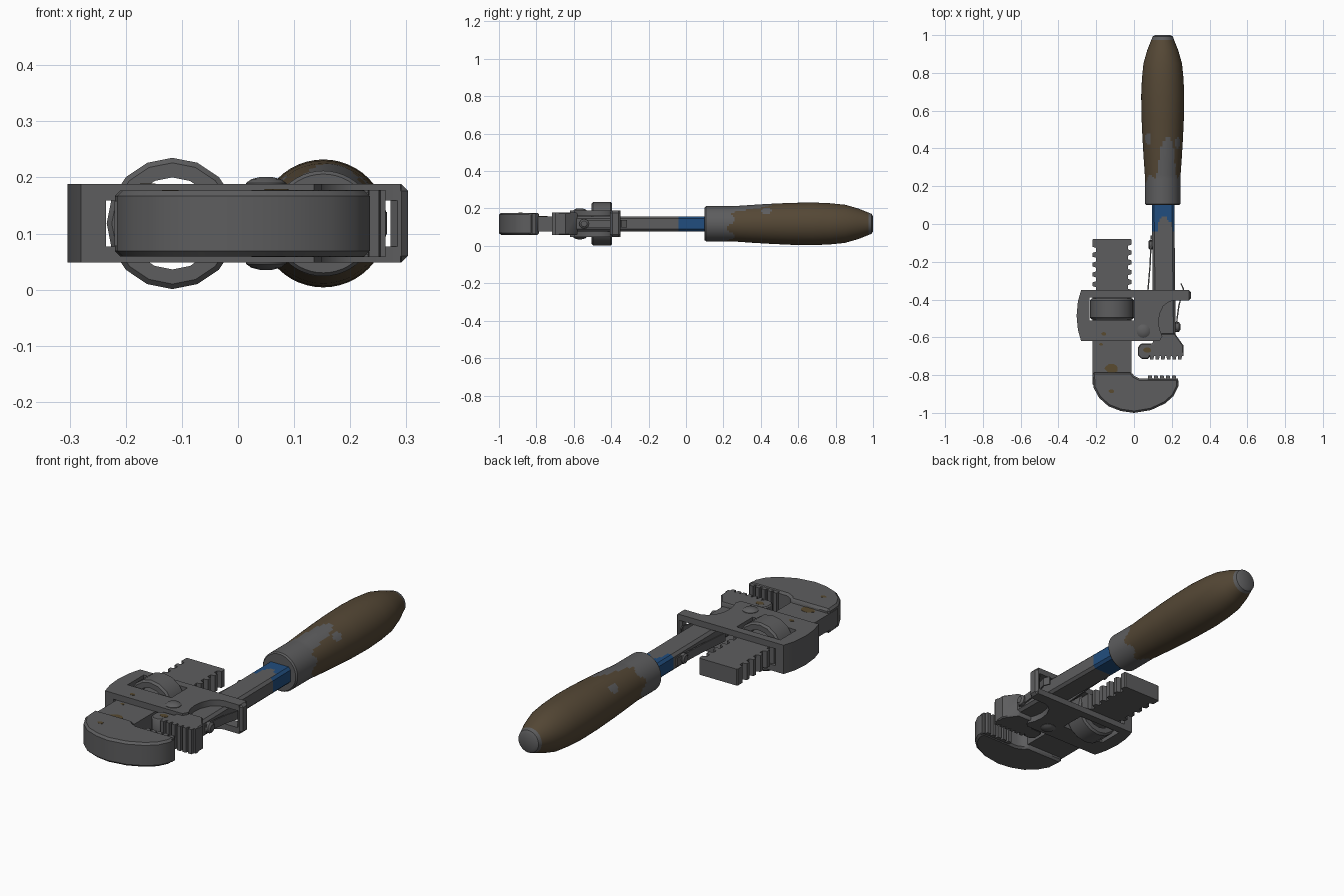
import bpy, bmesh, math
from mathutils import Vector

if "Cube" in bpy.data.objects:
    bpy.data.objects.remove(bpy.data.objects["Cube"])

ZC = 0.118  # mid height of the tool


def material(name, rgb):
    m = bpy.data.materials.new(name)
    m.diffuse_color = (*rgb, 1)
    m.use_nodes = True
    m.node_tree.nodes["Principled BSDF"].inputs["Base Color"].default_value = m.diffuse_color
    return m


STEEL = material("grey steel", (0.11, 0.11, 0.113))
WOOD = material("brown wood", (0.09, 0.064, 0.036))
BLUE = material("blue paint", (0.015, 0.075, 0.21))
RUST = material("rust", (0.10, 0.07, 0.03))


def finish(name, bm, mats, rule=None, angle=35):
    bmesh.ops.recalc_face_normals(bm, faces=bm.faces[:])
    if rule:
        for f in bm.faces:
            f.material_index = rule(f.calc_center_median())
    me = bpy.data.meshes.new(name)
    bm.to_mesh(me)
    bm.free()
    for m in mats:
        me.materials.append(m)
    ob = bpy.data.objects.new(name, me)
    bpy.context.collection.objects.link(ob)
    bpy.ops.object.select_all(action='DESELECT')
    ob.select_set(True)
    bpy.context.view_layer.objects.active = ob
    bpy.ops.object.shade_smooth_by_angle(angle=math.radians(angle))
    return ob


def loft(name, rings, mats=(STEEL,), rule=None, ring_shaped=False, angle=35):
    """Skin a list of closed rings; ring_shaped joins last ring to first."""
    bm = bmesh.new()
    vs = [[bm.verts.new(p) for p in r] for r in rings]
    n = len(vs[0])
    pairs = list(zip(vs, vs[1:]))
    if ring_shaped:
        pairs.append((vs[-1], vs[0]))
    else:
        bm.faces.new(vs[0])
        bm.faces.new(vs[-1])
    for a, b in pairs:
        for i in range(n):
            j = (i + 1) % n
            bm.faces.new((a[i], a[j], b[j], b[i]))
    return finish(name, bm, mats, rule, angle)


def prism(name, pts, z0, z1, bevel=0, mat=STEEL):
    """Extrude an xy outline between two heights, with chamfered rims."""
    bm = bmesh.new()
    lo = [bm.verts.new((x, y, z0)) for x, y in pts]
    hi = [bm.verts.new((x, y, z1)) for x, y in pts]
    bm.faces.new(lo)
    bm.faces.new(hi)
    for i in range(len(pts)):
        j = (i + 1) % len(pts)
        bm.faces.new((lo[i], lo[j], hi[j], hi[i]))
    bmesh.ops.recalc_face_normals(bm, faces=bm.faces[:])
    if bevel:
        es = [e for e in bm.edges if e.calc_face_angle(0) > 0.7]
        bmesh.ops.bevel(bm, geom=es, offset=bevel, segments=1, affect='EDGES', clamp_overlap=True)
    return finish(name, bm, [mat])


def lathe(name, centre, axis, profile, n, **kw):
    """Turn a (distance, radius) profile about a main axis."""
    ax = Vector(axis)
    u = Vector((0, 0, 1)) if abs(ax.z) < 0.5 else Vector((0, 1, 0))
    w = ax.cross(u)
    rings = [[Vector(centre) + ax * t + (u * math.cos(2 * math.pi * i / n) + w * math.sin(2 * math.pi * i / n)) * r
              for i in range(n)] for t, r in profile]
    return loft(name, rings, **kw)


def strip(name, path, t, z0, z1):
    """Thin sprung leaf following a path."""
    return prism(name, [(x + t / 2, y) for x, y in path] + [(x - t / 2, y) for x, y in reversed(path)], z0, z1)


def teeth(name, x0, x1, root, base, tip, count, z0, z1):
    """Comb of gripping teeth along x."""
    s = (x1 - x0) / count
    pts = [(x0, root)]
    for i in range(count):
        x = x0 + i * s
        pts += [(x, tip), (x + s * .6, tip), (x + s * .7, base), (x + s * .95, base)]
    pts[-1] = (x1, base)
    return prism(name, pts + [(x1, root)], z0, z1)


# handle: turned grip with worn metal ferrule and bare tip
outline = [(0.10, .088), (0.107, .094), (0.25, .094), (0.35, .101), (0.45, .107), (0.56, .112), (0.68, .114),
           (0.77, .110), (0.85, .102), (0.92, .082), (0.975, .060), (0.992, .054), (1.0, .040)]
grip = []
for (y0, r0), (y1, r1) in zip(outline, outline[1:]):
    k = max(1, round((y1 - y0) / 0.01)) if 0.2 < y1 < 0.6 else 1
    grip += [(y0 + (y1 - y0) * i / k, r0 + (r1 - r0) * i / k) for i in range(k)]
grip.append(outline[-1])


def worn(c):
    if c.y > 0.978:
        return 0
    a = math.degrees(math.atan2(c.z - ZC, c.x - 0.152))
    edge = 0.24 + 0.2 * math.exp(-((a - 76) / 30) ** 4) + 0.018 * math.sin(math.radians(a * 6))
    spot = ((a - 138) / 14) ** 2 + ((c.y - 0.45) / 0.03) ** 2 < 1
    island = ((a - 42) / 12) ** 2 + ((c.y - 0.43) / 0.03) ** 2 < 1
    return 0 if c.y < edge or spot or island else 1


lathe("handle", (0.152, 0, ZC), (0, 1, 0), grip, 48, mats=(STEEL, WOOD), rule=worn)

# bar from handle to heel jaw, with a painted upper end
bar = []
for i in range(73):
    y = 0.12 - i * 0.01
    t = i / 72
    xl, xr, b = 0.094 + 0.008 * t, 0.213 + 0.008 * t, 0.012
    xs = [xl + b + (xr - xl - 2 * b) * k / 10 for k in range(11)]
    bar.append([(x, y, ZC + .04) for x in xs] + [(xr, y, ZC + .028), (xr, y, ZC - .028)]
               + [(x, y, ZC - .04) for x in reversed(xs)] + [(xl, y, ZC - .028), (xl, y, ZC + .028)])


def painted(c):
    chipped = c.z > ZC + .035 and c.x > 0.122 and c.y < 0.025 + 0.02 * math.sin(c.x * 90)
    return 1 if c.y > -0.038 and not chipped else 0


loft("bar", bar, (STEEL, BLUE), painted)

# hook jaw: threaded shank
grooves = [-0.125 - 0.052 * i for i in range(5)]


def groove(x, d, y):
    return [(x, y + .016), (x + d, y + .010), (x + d, y - .010), (x, y - .016)]


right = [p for y in grooves for p in groove(-0.012, -0.02, y)]
left = [p for y in grooves for p in groove(-0.22, 0.02, y - 0.012)]
prism("hook_shank", [(-0.215, -0.08), (-0.017, -0.08), (-0.012, -0.085)] + right + [(-0.012, -0.85), (-0.22, -0.85)]
      + left[::-1] + [(-0.22, -0.085)], ZC - .04, ZC + .04)

# hook jaw: thick curved head with teeth
prism("hook_head", [(-0.22, -0.785), (-0.012, -0.785), (0.0, -0.803), (0.03, -0.818), (0.235, -0.818), (0.235, -0.86),
                    (0.21, -0.91), (0.165, -0.95), (0.09, -0.985), (0.0, -1.0), (-0.07, -0.99), (-0.135, -0.965),
                    (-0.185, -0.92), (-0.215, -0.865)], ZC - .059, ZC + .059, 0.01)
teeth("hook_teeth", 0.075, 0.233, -0.84, -0.817, -0.803, 5, ZC - .055, ZC + .055)

# heel jaw with teeth
prism("heel_jaw", [(0.263, -0.70), (0.263, -0.645), (0.217, -0.58), (0.1, -0.58), (0.1, -0.632), (0.035, -0.634),
                   (0.02, -0.655), (0.02, -0.695), (0.04, -0.715), (0.075, -0.715), (0.085, -0.70)],
      ZC - .06, ZC + .06, 0.005)
teeth("heel_teeth", 0.085, 0.263, -0.68, -0.70, -0.717, 6, ZC - .06, ZC + .06)

# frame: two notched plates joined by end walls
arc = [(0.135, -0.62), (0.15, -0.595), (0.136, -0.56), (0.13, -0.52), (0.136, -0.475), (0.155, -0.435),
       (0.18, -0.415), (0.205, -0.405), (0.29, -0.405), (0.29, -0.35)]
plate = [(-0.235, -0.35), (-0.235, -0.388), (0.0, -0.388), (0.0, -0.512), (-0.235, -0.512), (-0.235, -0.62)] + arc
for side, z in (("top", ZC + .041), ("bottom", ZC - .07)):
    prism("frame_plate_" + side, plate, z, z + .029)
prism("frame_left_wall", [(-0.235, -0.35), (-0.28, -0.35), (-0.297, -0.41), (-0.304, -0.485), (-0.297, -0.56),
                          (-0.28, -0.62), (-0.235, -0.62)], ZC - .07, ZC + .07)
prism("frame_right_wall", [(0.272, -0.35), (0.303, -0.35), (0.303, -0.405), (0.272, -0.405)], ZC - .07, ZC + .07, 0.012)

# adjusting nut around the shank
lathe("adjusting_nut", (-0.117, -0.45, ZC), (0, 1, 0),
      [(-.055, .082), (-.055, .108), (-.046, .117), (.046, .117), (.055, .108), (.055, .082)], 16, ring_shaped=True)

# pivot rivets on both plates
for side, s in (("top", 1), ("bottom", -1)):
    lathe("rivet_" + side, (0.05, -0.567, ZC), (0, 0, s), [(.06, .036), (.072, .036), (.079, .026), (.083, .01)], 16, angle=50)

# leaf springs and their screws
strip("left_spring", [(0.091, -0.06), (0.089, -0.13), (0.085, -0.22), (0.074, -0.35), (0.07, -0.40)], 0.007, ZC - .02, ZC + .02)
strip("right_spring", [(0.224, -0.57), (0.228, -0.50), (0.238, -0.43), (0.262, -0.345), (0.249, -0.315)], 0.007,
      ZC - .02, ZC + .02)
lathe("left_screw", (0.1, -0.11, ZC), (-1, 0, 0), [(0, .024), (.018, .024), (.024, .016)], 12)
lathe("right_screw", (0.215, -0.545, ZC), (1, 0, 0), [(0, .026), (.022, .026), (.03, .016)], 12)

# rust spots as thin plates on the upper faces
for i, (x, y, r, z) in enumerate([(-0.16, -0.582, .013, .07), (-0.175, -0.637, .01, .04), (-0.12, -0.765, .034, .04),
                                  (-0.12, -0.885, .014, .059), (0.07, -0.667, .02, .06)]):
    pts = [(x + r * (1 + .2 * math.sin(3 * k)) * math.cos(k * .6283), y + r * .75 * math.sin(k * .6283)) for k in range(10)]
    prism("rust_spot_%d" % i, pts, ZC + z - .001, ZC + z + .001, 0, RUST)
